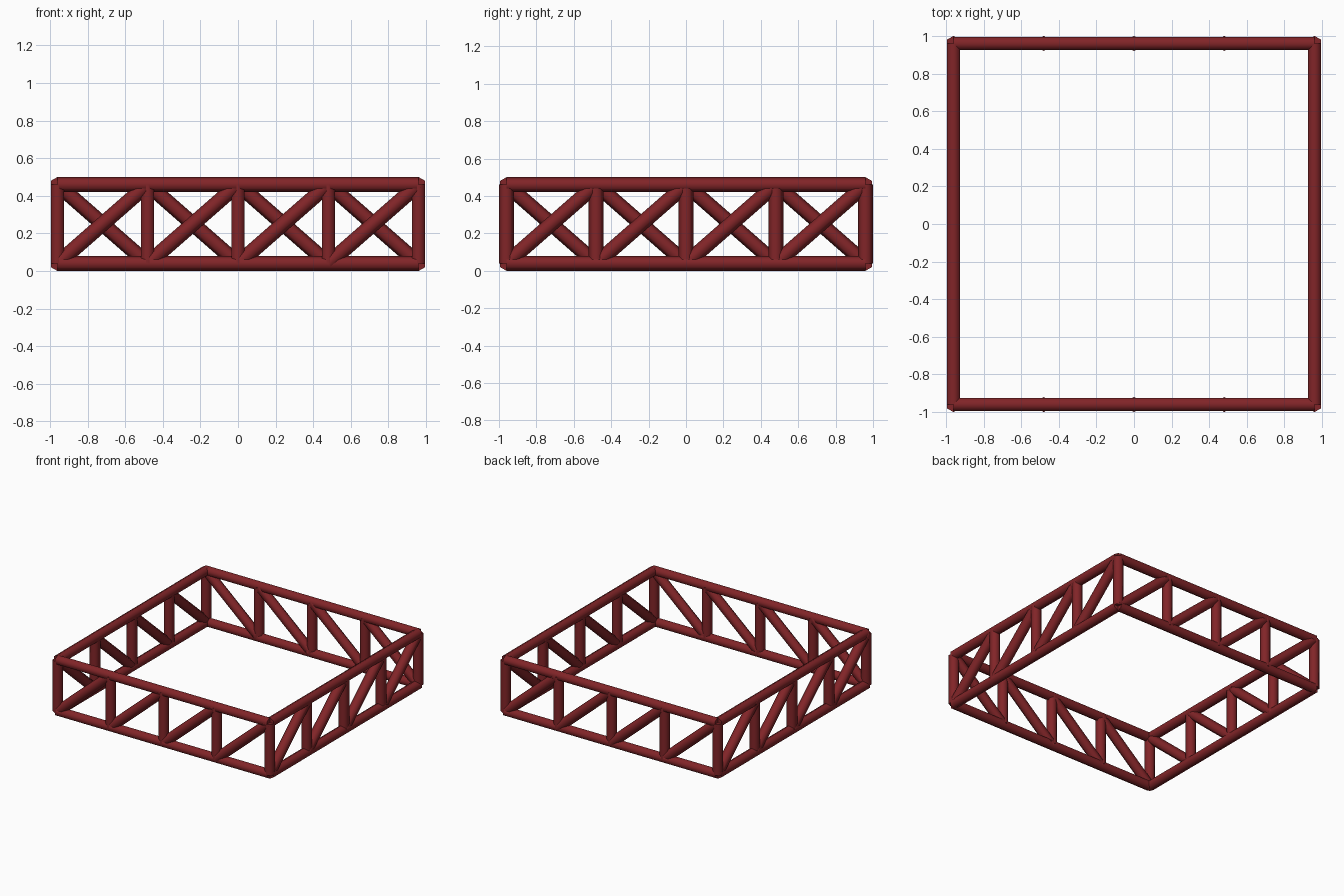
import bpy
import math
from mathutils import Vector

if "Cube" in bpy.data.objects:
    bpy.data.objects.remove(bpy.data.objects["Cube"])

C = 0.96          # centre line of the outer tubes
LOW, HIGH = 0.04, 0.46
R = 0.04          # tube radius
BAYS = 4

paint = bpy.data.materials.new("dark_red_paint")
paint.diffuse_color = (0.22, 0.018, 0.021, 1)
paint.use_nodes = True
paint.node_tree.nodes["Principled BSDF"].inputs["Base Color"].default_value = paint.diffuse_color


def tube(name, a, b):
    """Six-sided tube between two points."""
    a, b = Vector(a), Vector(b)
    d = b - a
    bpy.ops.mesh.primitive_cylinder_add(vertices=6, radius=R, depth=d.length,
                                        location=(a + b) / 2)
    ob = bpy.context.object
    ob.name = name
    # keep one edge of the hexagon pointing upwards on sloping and level tubes
    if abs(d.x) + abs(d.y) > 1e-4:
        ob.rotation_euler = d.to_track_quat('Z', 'Y').to_euler()
    bpy.ops.object.shade_smooth_by_angle(angle=math.radians(70))
    ob.data.materials.append(paint)


# Each side runs anticlockwise seen from above
corners = [(-C, -C), (C, -C), (C, C), (-C, C)]
sides = ["front", "right", "back", "left"]

for i, side in enumerate(sides):
    p, q = Vector(corners[i]), Vector(corners[(i + 1) % 4])

    def at(k, z):
        xy = p.lerp(q, k / BAYS)
        return (xy.x, xy.y, z)

    # Top and bottom rails
    tube(side + "_bottom_rail", at(0, LOW), at(BAYS, LOW))
    tube(side + "_top_rail", at(0, HIGH), at(BAYS, HIGH))
    # Posts and diagonal braces
    for k in range(BAYS):
        tube(f"{side}_post_{k + 1}", at(k, LOW), at(k, HIGH))
        tube(f"{side}_brace_{k + 1}", at(k, LOW), at(k + 1, HIGH))
